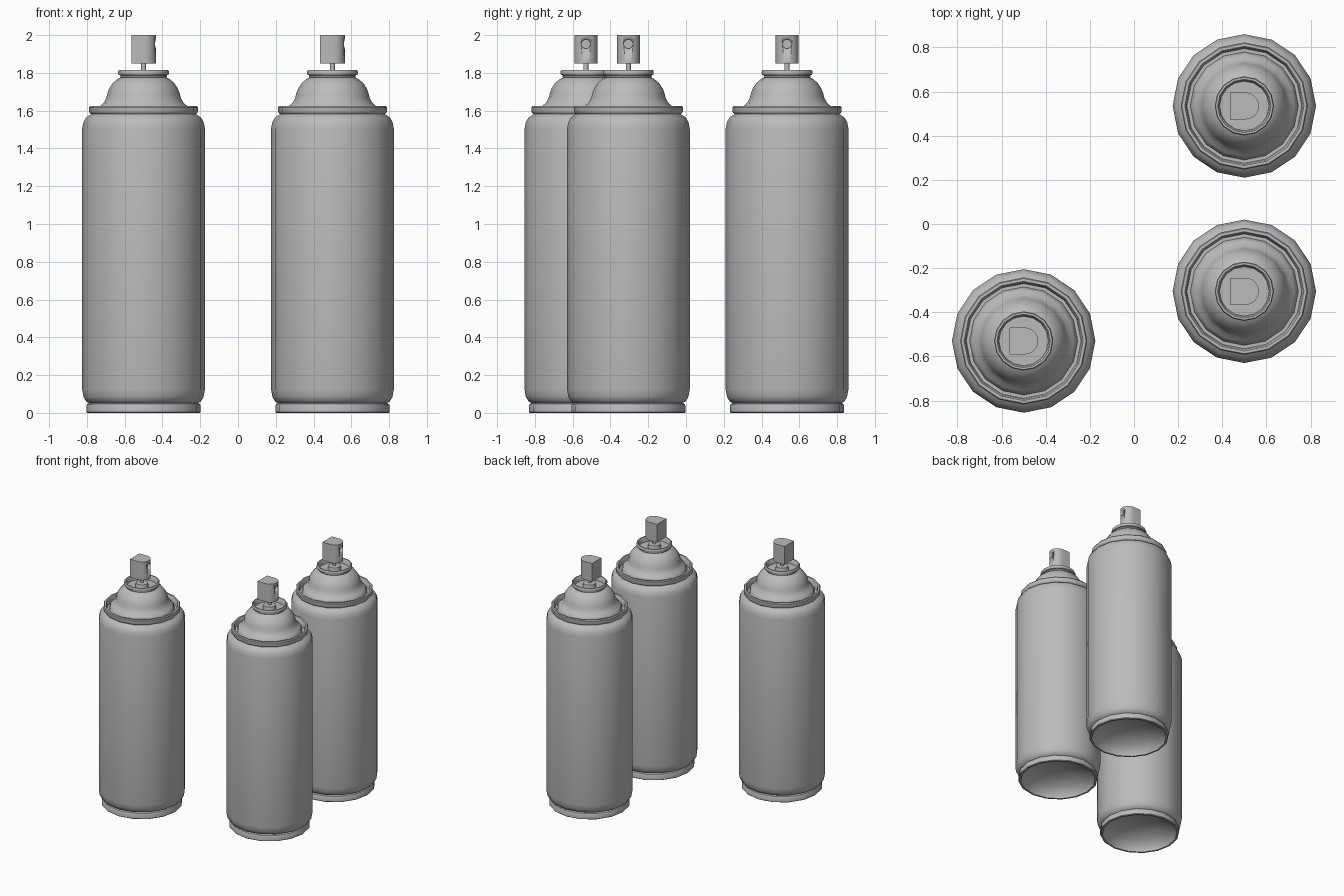
import bpy, bmesh, math
from mathutils import Matrix

cube = bpy.data.objects.get("Cube")
if cube:
    bpy.data.objects.remove(cube, do_unlink=True)

GREY = (0.5, 0.5, 0.5, 1)
metal = bpy.data.materials.new("plain_grey")
metal.use_nodes = True
metal.diffuse_color = GREY
metal.node_tree.nodes["Principled BSDF"].inputs["Base Color"].default_value = GREY

CANS = {"left_front": (0.5, -0.305), "left_back": (0.5, 0.535), "right": (-0.5, -0.53)}


def finish(bm, name, angle=35):
    """Turn a bmesh into a grey object, smooth with sharp creases."""
    bmesh.ops.recalc_face_normals(bm, faces=bm.faces)
    mesh = bpy.data.meshes.new(name)
    bm.to_mesh(mesh)
    bm.free()
    mesh.materials.append(metal)
    ob = bpy.data.objects.new(name, mesh)
    bpy.context.collection.objects.link(ob)
    bpy.ops.object.select_all(action="DESELECT")
    ob.select_set(True)
    bpy.context.view_layer.objects.active = ob
    bpy.ops.object.shade_smooth_by_angle(angle=math.radians(angle))
    return ob


def lathe(name, profile, sides=16):
    """Revolve (radius, height) points around the z axis."""
    bm = bmesh.new()
    verts = [bm.verts.new((r, 0, z)) for r, z in profile]
    edges = [bm.edges.new(pair) for pair in zip(verts, verts[1:])]
    bmesh.ops.spin(bm, geom=verts + edges, axis=(0, 0, 1), cent=(0, 0, 0),
                   angle=math.tau, steps=sides, use_duplicate=False)
    bmesh.ops.remove_doubles(bm, verts=bm.verts, dist=0.0005)
    return finish(bm, name)


# Bottom rim with the domed underside
base = lathe("base_rim", [
    (0.283, 0.055), (0.298, 0.047), (0.302, 0.038), (0.302, 0.004), (0.298, 0),
    (0.284, 0), (0.278, 0.02), (0.23, 0.07), (0.13, 0.11), (0, 0.125)])

# Main cylinder with rounded shoulders
body = lathe("can_body", [
    (0.283, 0.05), (0.303, 0.06), (0.318, 0.085), (0.325, 0.125),
    (0.325, 1.505), (0.318, 1.54), (0.303, 1.565), (0.275, 1.583)])

# Rolled seam and stepped dome
dome = lathe("top_dome", [
    (0.275, 1.58), (0.284, 1.587), (0.288, 1.595), (0.288, 1.618), (0.283, 1.625),
    (0.27, 1.625), (0.264, 1.615), (0.26, 1.585), (0.245, 1.585), (0.238, 1.615),
    (0.228, 1.627), (0.21, 1.643), (0.197, 1.668), (0.192, 1.69), (0.182, 1.717),
    (0.162, 1.747), (0.137, 1.768), (0.12, 1.776)])

# Crimped valve cup with a sunken floor and central boss
cup = lathe("valve_cup", [
    (0.118, 1.773), (0.123, 1.778), (0.123, 1.787), (0.132, 1.79), (0.134, 1.797),
    (0.134, 1.808), (0.13, 1.814), (0.121, 1.814), (0.116, 1.808), (0.112, 1.775),
    (0.05, 1.775), (0.045, 1.803), (0.02, 1.806), (0, 1.806)])
stem = lathe("valve_stem", [(0.013, 1.8), (0.013, 1.86)], 12)

# D-shaped spray button: flat back, round front
bm = bmesh.new()
outline = [(-0.065, 0.061), (-0.065, -0.061)]
for i in range(13):
    a = math.pi * (i / 12 - 0.5)
    outline.append((0.005 + 0.061 * math.cos(a), 0.061 * math.sin(a)))
face = bm.faces.new([bm.verts.new((x, y, 1.85)) for x, y in outline])
top = bmesh.ops.extrude_face_region(bm, geom=[face])["geom"]
bmesh.ops.translate(bm, vec=(0, 0, 0.15),
                    verts=[v for v in top if isinstance(v, bmesh.types.BMVert)])
if not face.is_valid or len(bm.faces) < len(outline) + 2:
    bmesh.ops.holes_fill(bm, edges=bm.edges, sides=0)
button = finish(bm, "spray_button")

# Nozzle hole bored into the round front
bm = bmesh.new()
bmesh.ops.create_cone(bm, cap_ends=True, segments=16, radius1=0.024, radius2=0.024, depth=0.06,
                      matrix=Matrix.Translation((0.07, 0, 1.953)) @ Matrix.Rotation(math.pi / 2, 4, "Y"))
cutter = finish(bm, "nozzle_cutter")
cutter.hide_render = True
bore = button.modifiers.new("bore", "BOOLEAN")
bore.object, bore.operation, bore.solver = cutter, "DIFFERENCE", "EXACT"
bpy.context.view_layer.objects.active = button
bpy.ops.object.modifier_apply(modifier=bore.name)
bpy.data.objects.remove(cutter, do_unlink=True)

# Place a copy of every part at each can position
for part in (base, body, dome, cup, stem, button):
    label = part.name
    for i, (can, (x, y)) in enumerate(CANS.items()):
        ob = part if i == 0 else part.copy()
        if i:
            bpy.context.collection.objects.link(ob)
        ob.name = f"{can}_{label}"
        ob.location = (x, y, 0)
